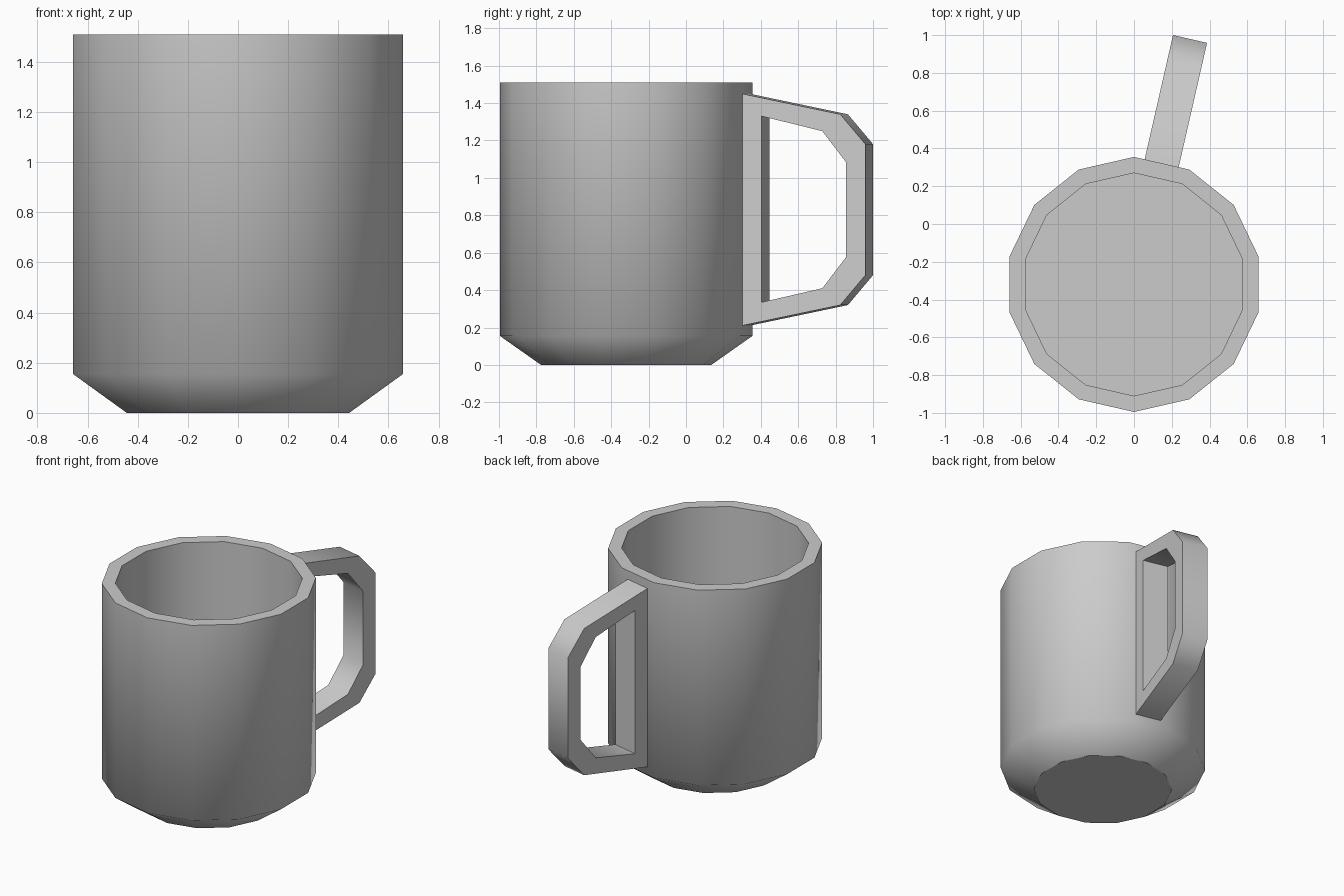
import bpy, bmesh, math
from mathutils import Vector

if "Cube" in bpy.data.objects:
    bpy.data.objects.remove(bpy.data.objects["Cube"])

SIDES = 14
CENTRE = Vector((0, -0.32, 0))
STEP = 2 * math.pi / SIDES


def finish(name, bm, sharp_angle, sharp_test=lambda e: False):
    """Smooth shade, keep chosen edges sharp, and add the object to the scene."""
    bmesh.ops.recalc_face_normals(bm, faces=bm.faces)
    for f in bm.faces:
        f.smooth = True
    for e in bm.edges:
        e.smooth = e.calc_face_angle(0) < sharp_angle and not sharp_test(e)
    mesh = bpy.data.meshes.new(name)
    bm.to_mesh(mesh)
    bm.free()
    obj = bpy.data.objects.new(name, mesh)
    bpy.context.collection.objects.link(obj)
    return obj


def bridge(bm, a, b):
    """Quads between two closed loops of equal length."""
    n = len(a)
    for i in range(n):
        j = (i + 1) % n
        bm.faces.new((a[i], a[j], b[j], b[i]))


# Cup body: one (radius, height) profile from the foot, over the rim, to the inner floor
profile = [(0.455, 0), (0.675, 0.155), (0.675, 1.51), (0.59, 1.51), (0.59, 0.155)]
bm = bmesh.new()
rings = [[bm.verts.new(CENTRE + Vector((r * math.sin(i * STEP), r * math.cos(i * STEP), z)))
          for i in range(SIDES)] for r, z in profile]
for a, b in zip(rings, rings[1:]):
    bridge(bm, a, b)
bm.faces.new(rings[0])
bm.faces.new(rings[-1])
finish("cup_body", bm, math.radians(60),
       lambda e: all(v.co.z < 0.001 for v in e.verts))

# Handle: closed loop standing square on one facet of the cup
outer = [(0.656, 1.45), (1.195, 1.34), (1.333, 1.18), (1.333, 0.48), (1.195, 0.32), (0.656, 0.21)]
inner = [(0.764, 1.33), (1.097, 1.25), (1.226, 1.085), (1.226, 0.575), (1.097, 0.41), (0.764, 0.335)]
HALF_WIDTH = 0.0925
out_dir = Vector((math.sin(STEP / 2), math.cos(STEP / 2), 0))
side_dir = Vector((out_dir.y, -out_dir.x, 0))
bm = bmesh.new()


def loop(points, side):
    return [bm.verts.new(CENTRE + out_dir * r + side_dir * side + Vector((0, 0, z)))
            for r, z in points]


loops = [loop(outer, -HALF_WIDTH), loop(outer, HALF_WIDTH),
         loop(inner, HALF_WIDTH), loop(inner, -HALF_WIDTH)]
for k in range(4):
    bridge(bm, loops[k], loops[(k + 1) % 4])
finish("handle", bm, math.radians(60))
